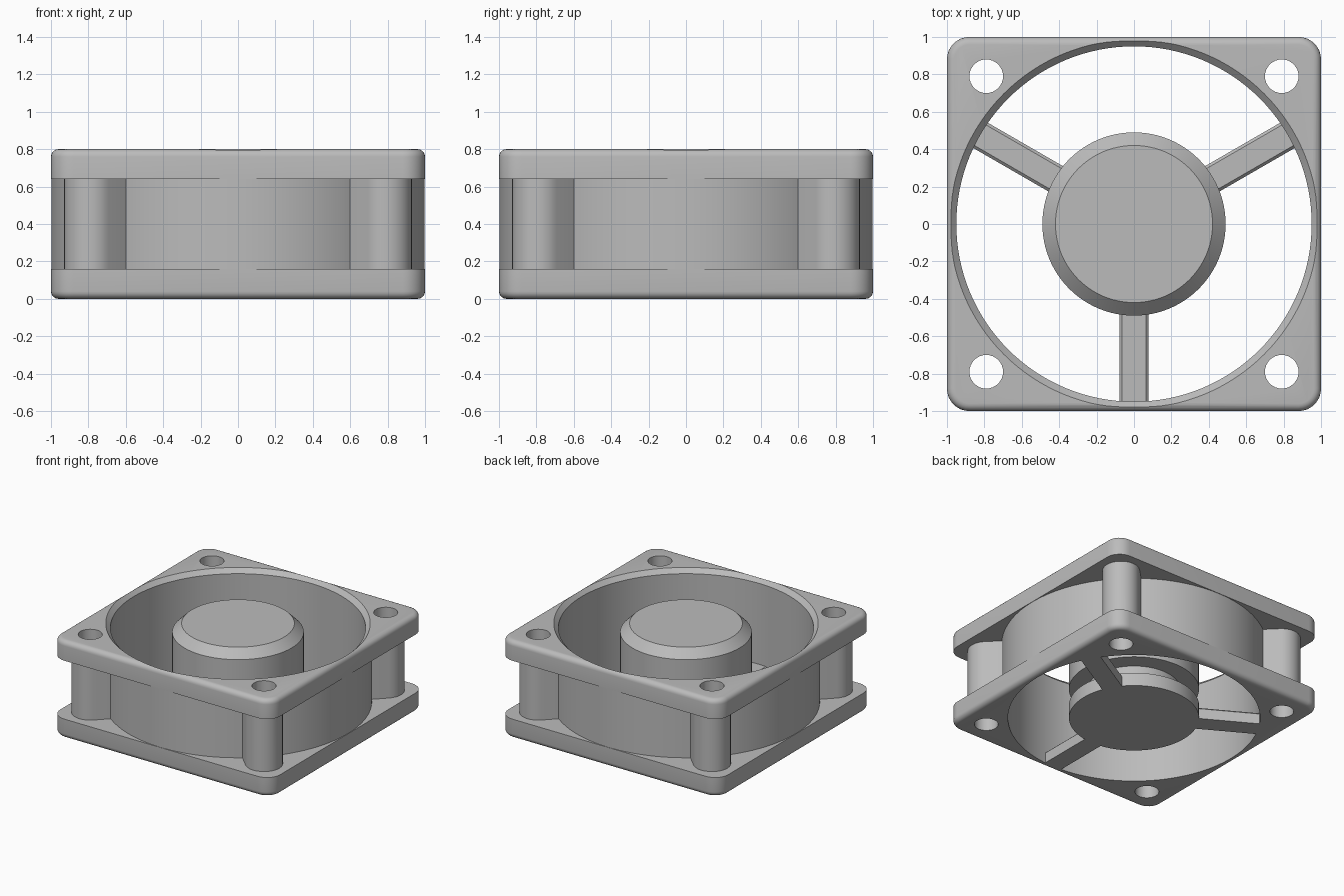
import bpy, bmesh, math
from math import sin, cos, pi

old = bpy.data.objects.get("Cube")
if old:
    bpy.data.objects.remove(old, do_unlink=True)

grey = bpy.data.materials.new("plain_grey")
grey.use_nodes = True
COLOR = (0.5, 0.5, 0.5, 1)
grey.diffuse_color = COLOR
grey.node_tree.nodes["Principled BSDF"].inputs["Base Color"].default_value = COLOR


def loft(name, loops):
    """Skin a stack of equal-length closed loops and cap both ends."""
    bm = bmesh.new()
    rows = [[bm.verts.new(p) for p in loop] for loop in loops]
    n = len(rows[0])
    for a, b in zip(rows, rows[1:]):
        for i in range(n):
            j = (i + 1) % n
            bm.faces.new((a[i], a[j], b[j], b[i]))
    bm.faces.new(rows[0][::-1])
    bm.faces.new(rows[-1])
    bmesh.ops.recalc_face_normals(bm, faces=bm.faces)
    mesh = bpy.data.meshes.new(name)
    bm.to_mesh(mesh)
    bm.free()
    mesh.materials.append(grey)
    ob = bpy.data.objects.new(name, mesh)
    bpy.context.collection.objects.link(ob)
    return ob


def circle(r, z, n, cx=0, cy=0):
    return [(cx + r * cos(2 * pi * i / n), cy + r * sin(2 * pi * i / n), z) for i in range(n)]


def lathe(name, profile, n=96, cx=0, cy=0):
    return loft(name, [circle(r, z, n, cx, cy) for r, z in profile])


def rounded_square(inset, z, half=1.0, corner=0.12, steps=8):
    c, r = half - corner, corner - inset
    pts = []
    for q in range(4):
        mid = pi / 4 + q * pi / 2
        sx, sy = math.copysign(c, cos(mid)), math.copysign(c, sin(mid))
        for k in range(steps + 1):
            a = q * pi / 2 + k / steps * pi / 2
            pts.append((sx + r * cos(a), sy + r * sin(a), z))
    return pts


def combine(target, other, operation):
    mod = target.modifiers.new("cut", "BOOLEAN")
    mod.operation, mod.solver, mod.object = operation, "EXACT", other
    with bpy.context.temp_override(object=target, active_object=target):
        bpy.ops.object.modifier_apply(modifier=mod.name)
    bpy.data.objects.remove(other, do_unlink=True)


# Square flanges with rounded outer rims
FLANGE, HEIGHT, ROUND = 0.16, 0.8, 0.04
rim = [(ROUND * (1 - sin(a)), ROUND * (1 - cos(a))) for a in (k * pi / 10 for k in range(6))]
housing = loft("housing", [rounded_square(i, z) for i, z in rim] + [rounded_square(0, FLANGE)])
top = loft("top_flange", [rounded_square(i, HEIGHT - z) for i, z in rim]
           + [rounded_square(0, HEIGHT - FLANGE)])
combine(housing, top, "UNION")

# Round duct wall between the flanges
combine(housing, lathe("duct", [(0.997, 0.1), (0.997, 0.7)], 128), "UNION")

# Corner screw posts, with flat sides running diagonally into the duct
POST, PR, HOLE = 0.79, 0.14, 0.09
for q in range(4):
    a = pi / 4 + q * pi / 2
    d = POST * math.sqrt(2)
    ring = [(d + PR * cos(t), PR * sin(t)) for t in (-pi / 2 + k * pi / 16 for k in range(17))]
    ring += [(0.97, PR), (0.97, -PR)]
    turned = [(x * cos(a) - y * sin(a), x * sin(a) + y * cos(a)) for x, y in ring]
    combine(housing, loft("post", [[(x, y, z) for x, y in turned] for z in (0.08, 0.72)]), "UNION")

# Air opening with a chamfered mouth, then the screw holes
bore = lathe("bore", [(0.95, -0.1), (0.95, 0.765), (0.985, HEIGHT), (0.985, 0.9)], 128)
combine(housing, bore, "DIFFERENCE")
for sx in (-1, 1):
    for sy in (-1, 1):
        hole = lathe("hole", [(HOLE, -0.1), (HOLE, 0.9)], 32, sx * POST, sy * POST)
        combine(housing, hole, "DIFFERENCE")

# Motor: base disc, neck and chamfered rotor hub
base = lathe("motor_base", [(0.49, 0), (0.49, 0.11)])
neck = lathe("motor_neck", [(0.35, 0.09), (0.35, 0.28)])
hub = lathe("rotor_hub", [(0.49, 0.25), (0.49, 0.73), (0.42, HEIGHT)])

# Three spokes carrying the motor, eased along their upper edges
spokes = []
for k in range(3):
    a = pi / 6 + k * 2 * pi / 3
    section = [(-0.078, 0), (0.078, 0), (0.078, 0.085), (0.063, 0.1), (-0.063, 0.1), (-0.078, 0.085)]
    loops = [[(x * cos(a) - y * sin(a), x * sin(a) + y * cos(a), z) for y, z in section]
             for x in (0.45, 0.96)]
    spokes.append(loft("spoke_%d" % (k + 1), loops))

# Smooth the curved faces and keep the edges crisp
bpy.ops.object.select_all(action="DESELECT")
for ob in [housing, base, neck, hub] + spokes:
    ob.select_set(True)
bpy.context.view_layer.objects.active = housing
bpy.ops.object.shade_smooth_by_angle(angle=math.radians(30))
